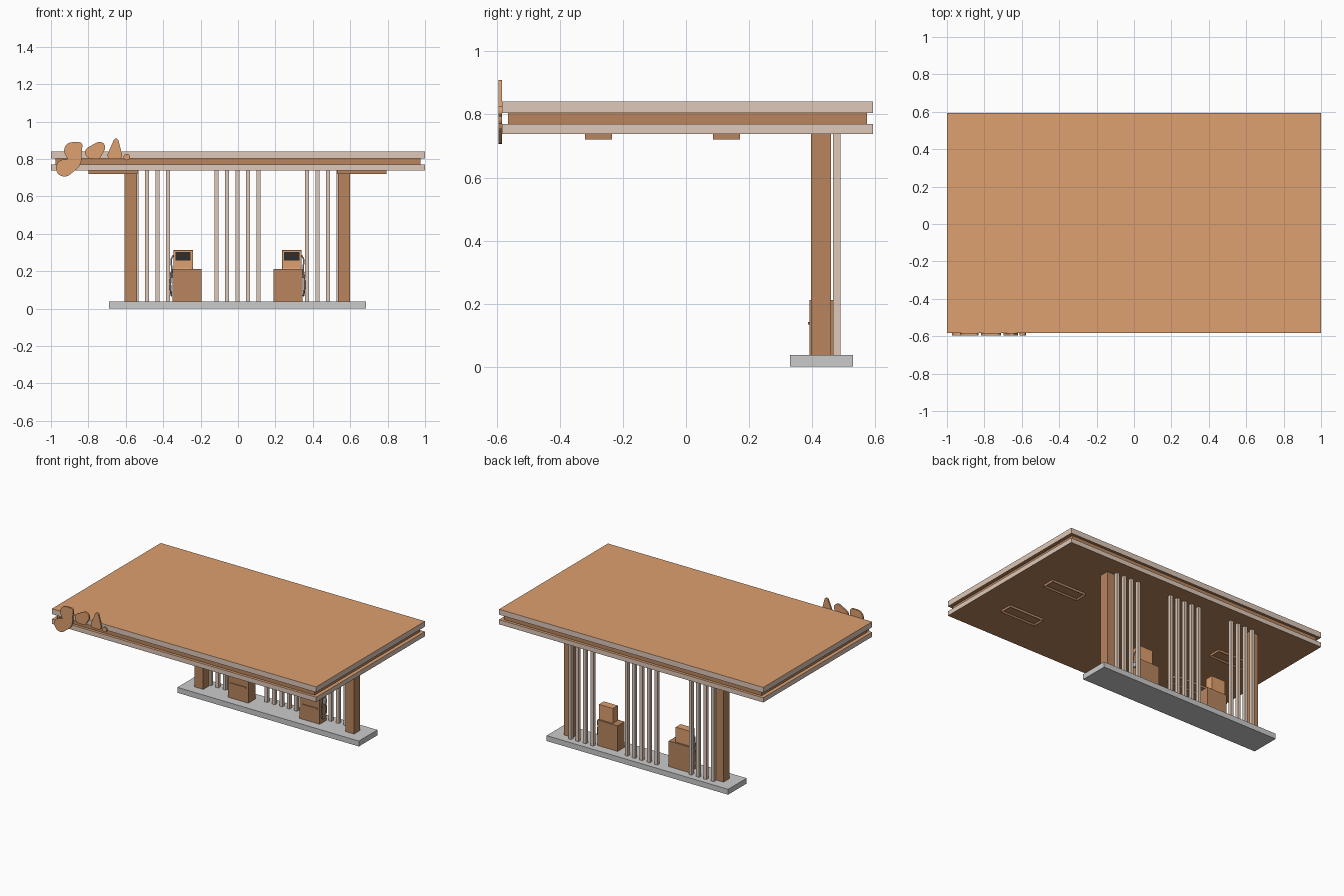
import bpy, bmesh, math
from mathutils import Vector

if "Cube" in bpy.data.objects:
    bpy.data.objects.remove(bpy.data.objects["Cube"])

CX = -0.003  # symmetry axis of the forecourt parts


def mat(name, rgb):
    m = bpy.data.materials.new(name)
    m.diffuse_color = (*rgb, 1)
    m.use_nodes = True
    m.node_tree.nodes["Principled BSDF"].inputs["Base Color"].default_value = m.diffuse_color
    return m


ORANGE = mat("orange", (0.73, 0.35, 0.16))
BROWN = mat("brown", (0.48, 0.235, 0.112))
PALE = mat("pale", (0.73, 0.58, 0.48))
DARK = mat("dark", (0.026, 0.026, 0.026))


def add(name, bm, *mats):
    bmesh.ops.recalc_face_normals(bm, faces=bm.faces)
    me = bpy.data.meshes.new(name)
    bm.to_mesh(me)
    bm.free()
    for m in mats:
        me.materials.append(m)
    ob = bpy.data.objects.new(name, me)
    bpy.context.collection.objects.link(ob)
    return ob


def box_bm(x, y, z):
    bm = bmesh.new()
    bmesh.ops.create_cube(bm, size=1)
    for v in bm.verts:
        v.co = Vector([(a + b) / 2 + c * abs(b - a) for c, (a, b) in zip(v.co, (x, y, z))])
    return bm


def box(name, x, y, z, *mats):
    return add(name, box_bm(x, y, z), *mats)


def recessed(name, x, y, z, m, direction, border, depth):
    """Box with one face inset and pushed inward."""
    bm = box_bm(x, y, z)
    d = Vector(direction)
    bm.normal_update()
    face = max(bm.faces, key=lambda f: f.normal.dot(d))
    bmesh.ops.inset_region(bm, faces=[face], thickness=border)
    bmesh.ops.translate(bm, verts=face.verts, vec=-d * depth)
    return add(name, bm, m)


def blob(name, circles, y0=-0.595, y1=-0.584):
    """Flat plate wrapped around a few discs (x, z, radius)."""
    bm = bmesh.new()
    for cx, cz, r in circles:
        for i in range(20):
            a = math.tau * i / 20
            for y in (y0, y1):
                bm.verts.new((cx + r * math.cos(a), y, cz + r * math.sin(a)))
    res = bmesh.ops.convex_hull(bm, input=bm.verts)
    loose = [v for v in bm.verts if not v.link_faces]
    bmesh.ops.delete(bm, geom=loose, context='VERTS')
    bmesh.ops.dissolve_limit(bm, angle_limit=0.01, verts=bm.verts, edges=bm.edges)
    return add(name, bm, ORANGE)


# Canopy: two pale-edged slabs around a recessed core
for name, z in (("canopy_lower_slab", (0.738, 0.77)), ("canopy_upper_slab", (0.804, 0.841))):
    slab = box(name, (-1, 1), (-0.584, 0.593), z, PALE, ORANGE, BROWN)
    for p in slab.data.polygons:
        p.material_index = 1 if p.normal.z > 0.5 else 2 if p.normal.z < -0.5 else 0
box("canopy_core", (-0.975, 0.975), (-0.565, 0.574), (0.77, 0.804), BROWN)

# Plain abstract plates on the fascia
blob("fascia_plate_low", [(-0.928, 0.752, 0.046), (-0.875, 0.775, 0.03)])
blob("fascia_plate_high", [(-0.885, 0.845, 0.045), (-0.85, 0.872, 0.018), (-0.868, 0.79, 0.03)])
blob("fascia_plate_middle", [(-0.785, 0.835, 0.033), (-0.74, 0.862, 0.03), (-0.755, 0.825, 0.025)])
blob("fascia_plate_drop", [(-0.652, 0.895, 0.014), (-0.678, 0.82, 0.02), (-0.64, 0.82, 0.02)])
blob("fascia_plate_dot", [(-0.595, 0.81, 0.017)])

# Raised island
box("island_base", (CX - 0.687, CX + 0.687), (0.33, 0.53), (0, 0.037))

# Screen of upright slats behind the columns
for i, dx in enumerate([-0.54, -0.484, -0.428, -0.372, -0.112, -0.056, 0,
                        0.056, 0.112, 0.372, 0.428, 0.484, 0.54]):
    box(f"screen_slat_{i}", (CX + dx - 0.011, CX + dx + 0.011), (0.467, 0.49), (0.037, 0.738), PALE)

for side, s in (("left", -1), ("right", 1)):
    def sx(a, b):
        return tuple(sorted((CX + s * a, CX + s * b)))

    # Columns and ceiling lights
    box(f"column_{side}", sx(0.538, 0.603), (0.397, 0.46), (0.037, 0.738), BROWN)
    for row, y in (("front", (-0.32, -0.235)), ("back", (0.085, 0.171))):
        recessed(f"ceiling_light_{row}_{side}", sx(0.533, 0.797), y, (0.721, 0.738),
                 BROWN, (0, 0, -1), 0.014, 0.01)

    # Fuel dispenser: cabinet, head, display, ledge
    box(f"pump_cabinet_{side}", sx(0.193, 0.347), (0.392, 0.467), (0.037, 0.212), BROWN)
    recessed(f"pump_head_{side}", sx(0.238, 0.343), (0.402, 0.455), (0.212, 0.314),
             ORANGE, (0, -1, 0), 0.007, 0.003)
    box(f"pump_display_{side}", sx(0.25, 0.331), (0.401, 0.408), (0.257, 0.304), DARK)
    box(f"pump_ledge_{side}", sx(0.212, 0.33), (0.387, 0.395), (0.134, 0.142), BROWN)

    # Hose looping down the outer side, with its nozzle
    pts = [(0.343, 0.42, 0.285), (0.354, 0.416, 0.262), (0.351, 0.41, 0.215),
           (0.358, 0.404, 0.13), (0.353, 0.415, 0.07), (0.355, 0.435, 0.075),
           (0.36, 0.446, 0.13), (0.356, 0.44, 0.175)]
    cu = bpy.data.curves.new(f"pump_hose_{side}", 'CURVE')
    cu.dimensions = '3D'
    cu.bevel_depth = 0.004
    cu.bevel_resolution = 1
    cu.resolution_u = 5
    cu.use_fill_caps = True
    sp = cu.splines.new('BEZIER')
    sp.bezier_points.add(len(pts) - 1)
    for bp, (x, y, z) in zip(sp.bezier_points, pts):
        bp.co = (CX + s * x, y, z)
        bp.handle_left_type = bp.handle_right_type = 'AUTO'
    bpy.context.collection.objects.link(bpy.data.objects.new(f"pump_hose_{side}", cu))
    box(f"pump_nozzle_{side}", sx(0.346, 0.364), (0.425, 0.448), (0.165, 0.195))
